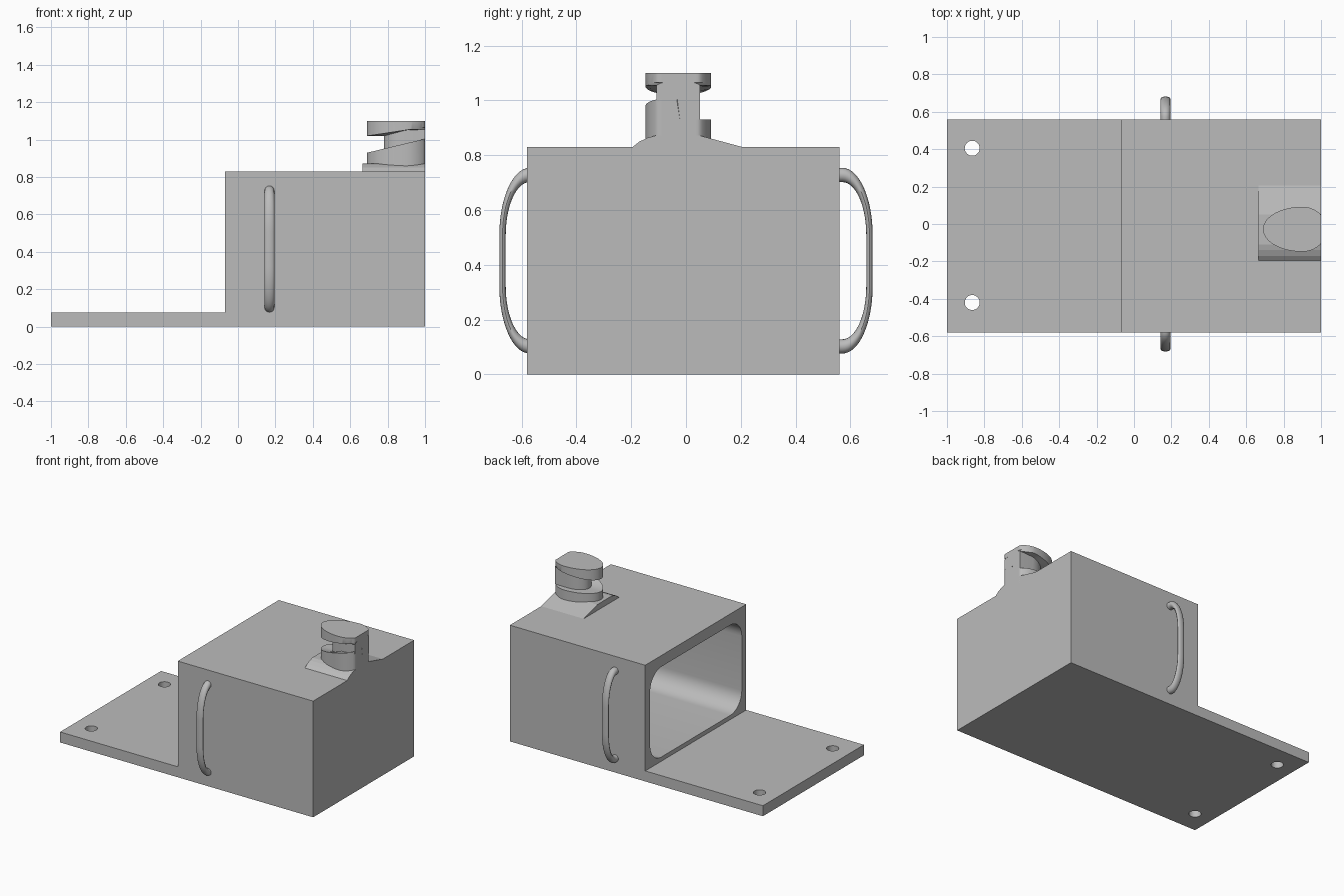
import bpy, bmesh, math
from mathutils import Vector

default = bpy.data.objects.get("Cube")
if default:
    bpy.data.objects.remove(default, do_unlink=True)

grey = bpy.data.materials.new("plain_grey")
grey.use_nodes = True
grey.diffuse_color = (0.5, 0.5, 0.5, 1)
grey.node_tree.nodes["Principled BSDF"].inputs["Base Color"].default_value = grey.diffuse_color


def loft(name, rings, smooth=False):
    """Skin a list of equal closed rings and cap both ends."""
    bm = bmesh.new()
    rows = [[bm.verts.new(p) for p in ring] for ring in rings]
    n = len(rows[0])
    for a, b in zip(rows, rows[1:]):
        for i in range(n):
            j = (i + 1) % n
            bm.faces.new((a[i], a[j], b[j], b[i]))
    bm.faces.new(rows[0][::-1])
    bm.faces.new(rows[-1])
    bmesh.ops.recalc_face_normals(bm, faces=bm.faces)
    mesh = bpy.data.meshes.new(name)
    bm.to_mesh(mesh)
    bm.free()
    mesh.materials.append(grey)
    obj = bpy.data.objects.new(name, mesh)
    bpy.context.collection.objects.link(obj)
    if smooth:
        bpy.ops.object.select_all(action='DESELECT')
        obj.select_set(True)
        bpy.context.view_layer.objects.active = obj
        bpy.ops.object.shade_smooth_by_angle(angle=math.radians(35))
    return obj


def prism(name, profile, axis, low, high):
    """Extrude a 2D profile along one axis (0 = x, 1 = y, 2 = z)."""
    def place(p, d):
        c = list(p)
        c.insert(axis, d)
        return Vector(c)
    return loft(name, [[place(p, d) for p in profile] for d in (low, high)])


def cut(target, cutter):
    cutter.hide_render = True
    mod = target.modifiers.new("cut", 'BOOLEAN')
    mod.operation = 'DIFFERENCE'
    mod.solver = 'EXACT'
    mod.object = cutter
    bpy.context.view_layer.objects.active = target
    bpy.ops.object.modifier_apply(modifier=mod.name)
    bpy.data.objects.remove(cutter, do_unlink=True)


# Box and base plate as one L-shaped solid
body = prism("box_and_base_plate",
             [(-1, 0), (1, 0), (1, 0.83), (-0.07, 0.83), (-0.07, 0.075), (-1, 0.075)],
             1, -0.58, 0.56)

# Rounded cavity open towards the plate
radius = 0.13
opening = []
for cy, cz, start in ((0.375, 0.62, 0), (-0.4, 0.62, 90), (-0.4, 0.235, 180), (0.375, 0.235, 270)):
    for k in range(11):
        a = math.radians(start + 9 * k)
        opening.append((cy + radius * math.cos(a), cz + radius * math.sin(a)))
cut(body, prism("cavity_cutter", opening, 0, -0.3, 0.93))

# Two screw holes through the plate
for hole_y in (0.405, -0.42):
    circle = [(-0.865 + 0.04 * math.cos(k * math.tau / 32),
               hole_y + 0.04 * math.sin(k * math.tau / 32)) for k in range(32)]
    cut(body, prism("hole_cutter", circle, 2, -0.1, 0.2))

bpy.ops.object.select_all(action='DESELECT')
body.select_set(True)
bpy.context.view_layer.objects.active = body
bpy.ops.object.shade_smooth_by_angle(angle=math.radians(25))

# Sloped pedestal under the neck
prism("neck_pedestal",
      [(-0.195, 0.8), (-0.195, 0.83), (-0.17, 0.85), (-0.14, 0.864), (-0.11, 0.872),
       (0.05, 0.872), (0.21, 0.829), (0.21, 0.8)], 0, 0.665, 1)


# Egg-shaped neck with a slanting groove, cut flat at the box side
def outline(t, tip, flare, half):
    reach = tip if math.cos(t) < 0 else flare
    return min(1, 0.9 + reach * math.cos(t)), -0.028 + half * math.sin(t)


def ledge(t, x):
    return 0.93 + (0.24 * (x - 0.69) if math.sin(t) < 0 else 0)


def cap_base(t, x):
    return 1.02 + 0.15 * (x - 0.69)


def neck_ring(shape, height):
    ring = []
    for k in range(64):
        t = (k + 0.5) * math.tau / 64
        x, y = outline(t, *shape)
        z = height(t, outline(t, *egg)[0]) if callable(height) else height
        ring.append((x, y, z))
    return ring


egg = (0.21, 0.13, 0.12)
stem = (0.12, 1.0, 0.08)
loft("grooved_neck", [neck_ring(egg, 0.82), neck_ring(egg, ledge), neck_ring(stem, ledge),
                      neck_ring(stem, cap_base), neck_ring(egg, cap_base), neck_ring(egg, 1.1)],
     smooth=True)


# Side handles: round tubes flattened sideways
def handle(name, side):
    bend, tube, squash = 0.22, 0.026, 0.45
    path = []
    for k in range(17):
        a = math.pi / 2 * (1 - k / 16)
        path.append((a, 0.093))
    path += [(-a, -0.093) for a, _ in reversed(path)]
    rings = [[(0.168 + tube * math.cos(u), side * 0.535, 0.415 + 0.313 + tube * math.sin(u))
              for u in [i * math.tau / 16 for i in range(16)]]]
    for a, centre in path:
        ring = []
        for i in range(16):
            u = i * math.tau / 16
            r = bend + tube * math.sin(u)
            ring.append((0.168 + tube * math.cos(u),
                         side * (0.571 + squash * r * math.cos(a)),
                         0.415 + centre + r * math.sin(a)))
        rings.append(ring)
    rings.append([(x, y, 0.83 - z) for x, y, z in rings[0]])
    return loft(name, rings, smooth=True)


handle("front_handle", -1)
handle("back_handle", 1)
